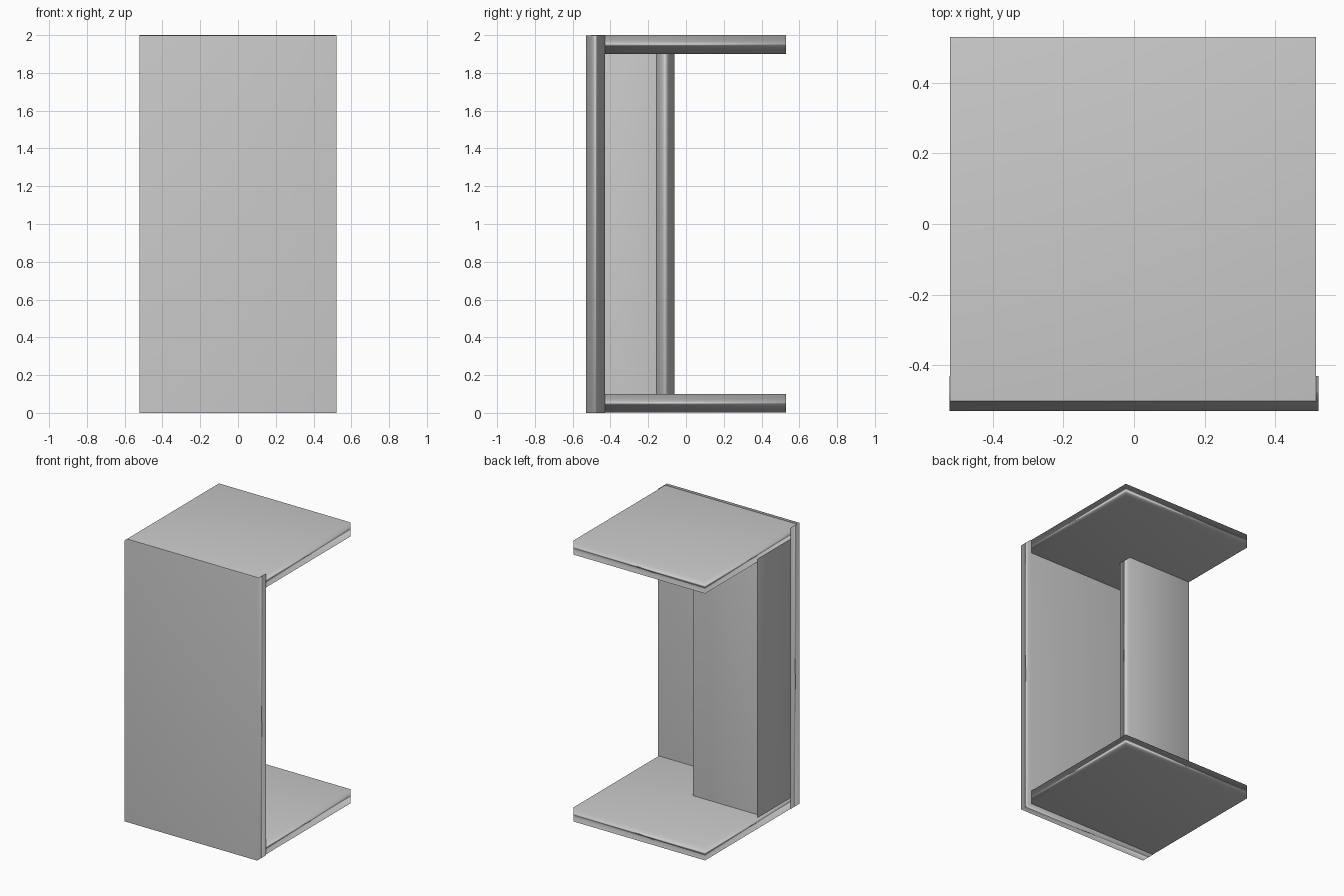
import bpy

if "Cube" in bpy.data.objects:
    bpy.data.objects.remove(bpy.data.objects["Cube"])


def panel(name, lo, hi):
    """Box between two corners, smooth shaded with area-weighted normals."""
    bpy.ops.mesh.primitive_cube_add(
        size=1, location=[(a + b) / 2 for a, b in zip(lo, hi)])
    ob = bpy.context.object
    ob.name = name
    ob.scale = [b - a for a, b in zip(lo, hi)]
    bpy.ops.object.transform_apply(location=False, rotation=False, scale=True)
    bpy.ops.object.shade_smooth()
    mod = ob.modifiers.new("weighted_normals", 'WEIGHTED_NORMAL')
    mod.mode = 'FACE_AREA'
    mod.weight = 50
    return ob


T = 0.1  # board thickness

# Tall front board
panel("front_panel", (-0.522, -0.53, 0.0), (0.522, -0.53 + T, 1.999))

# Matching square top and bottom boards
for name, z in (("bottom_board", 0.001), ("top_board", 2.0 - T)):
    panel(name, (-0.521, -0.502, z), (0.515, 0.53, z + T))

# Inner recess: left side board and half-width back board
panel("inner_side_panel", (-0.521, -0.46, 0.08), (-0.42, -0.061, 1.92))
panel("inner_back_panel", (-0.52, -0.06 - T, 0.08), (-0.015, -0.06, 1.92))
